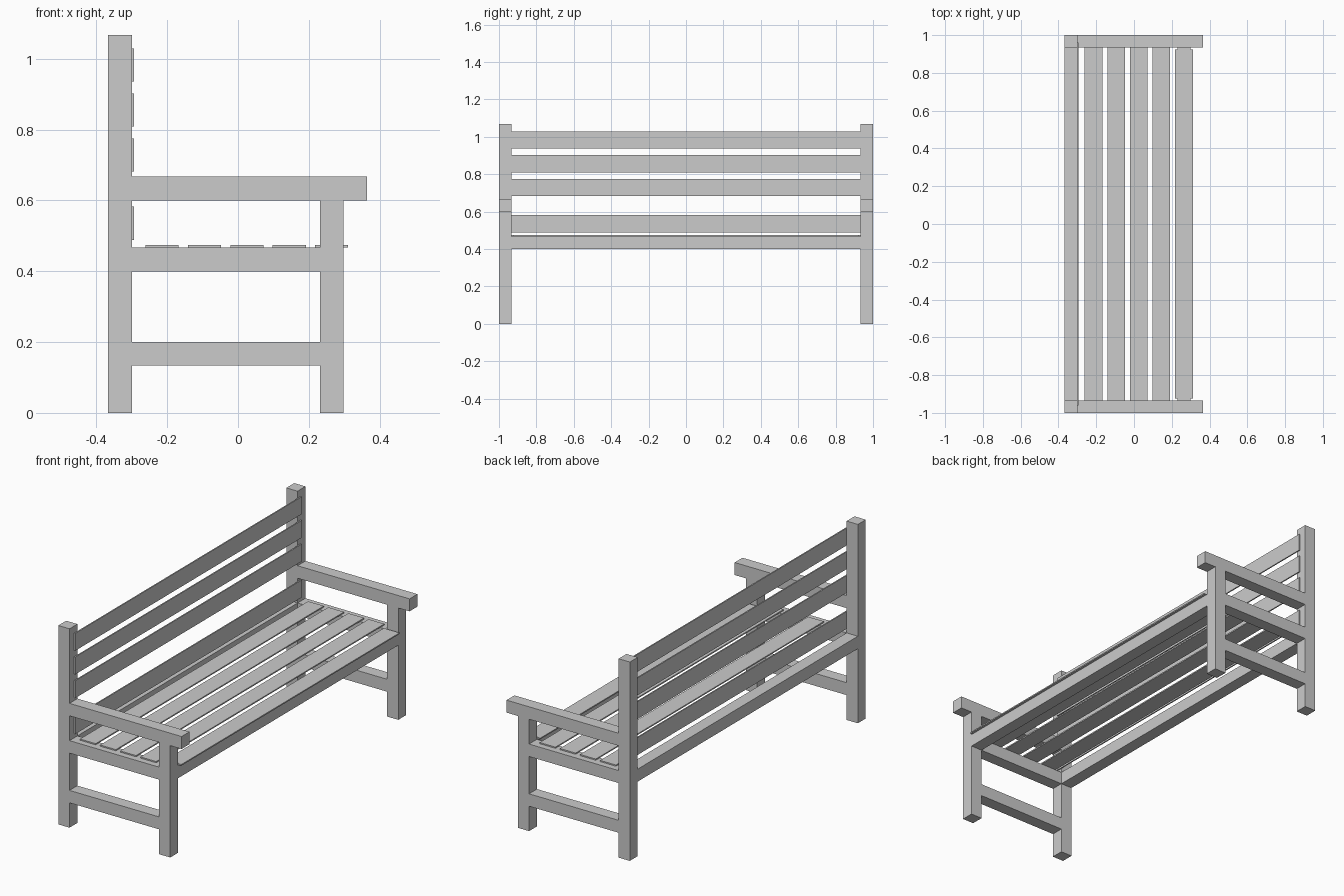
import bpy

if "Cube" in bpy.data.objects:
    bpy.data.objects.remove(bpy.data.objects["Cube"])


def box(name, x0, x1, y0, y1, z0, z1):
    bpy.ops.mesh.primitive_cube_add(size=1, location=((x0 + x1) / 2, (y0 + y1) / 2, (z0 + z1) / 2))
    ob = bpy.context.object
    ob.name = name
    ob.scale = (x1 - x0, y1 - y0, z1 - z0)
    bpy.ops.object.transform_apply(location=True, rotation=False, scale=True)
    return ob


T = 0.0667                      # timber thickness
IN = 1 - T                      # inner face of the end frames
BACK, BACK_IN = -0.3667, -0.30  # back post depth range
LEG_IN, LEG = 0.2313, 0.298     # front leg depth range
SLAT_W, SLAT_T = 0.0933, 0.0067

# End frames, one on each side
for side, s in (("left", -1), ("right", 1)):
    y0, y1 = sorted((s * IN, s))
    box(f"back_post_{side}", BACK, BACK_IN, y0, y1, 0, 1.067)
    box(f"front_leg_{side}", LEG_IN, LEG, y0, y1, 0, 0.6)
    box(f"armrest_{side}", BACK_IN, 0.365, y0, y1, 0.6, 0.667)
    box(f"side_seat_rail_{side}", BACK_IN, LEG_IN, y0, y1, 0.4, 0.467)
    box(f"side_stretcher_{side}", BACK_IN, LEG_IN, y0, y1, 0.1333, 0.2)

# Long rails under the seat
box("front_seat_rail", LEG_IN, LEG, -IN, IN, 0.4, 0.467)
box("back_seat_rail", BACK, BACK_IN, -IN, IN, 0.4, 0.467)

# Seat slats; the front one fits between the legs
for i in range(5):
    x = -0.261 + i * 0.1197
    half = 0.925 if i == 4 else 0.967
    box(f"seat_slat_{i + 1}", x, x + SLAT_W, -half, half, 0.467, 0.467 + SLAT_T)

# Backrest slats on the front of the posts
for i, z in enumerate((0.489, 0.682, 0.809, 0.936)):
    box(f"back_slat_{i + 1}", BACK_IN, BACK_IN + SLAT_T, -0.96, 0.96, z, z + SLAT_W)
